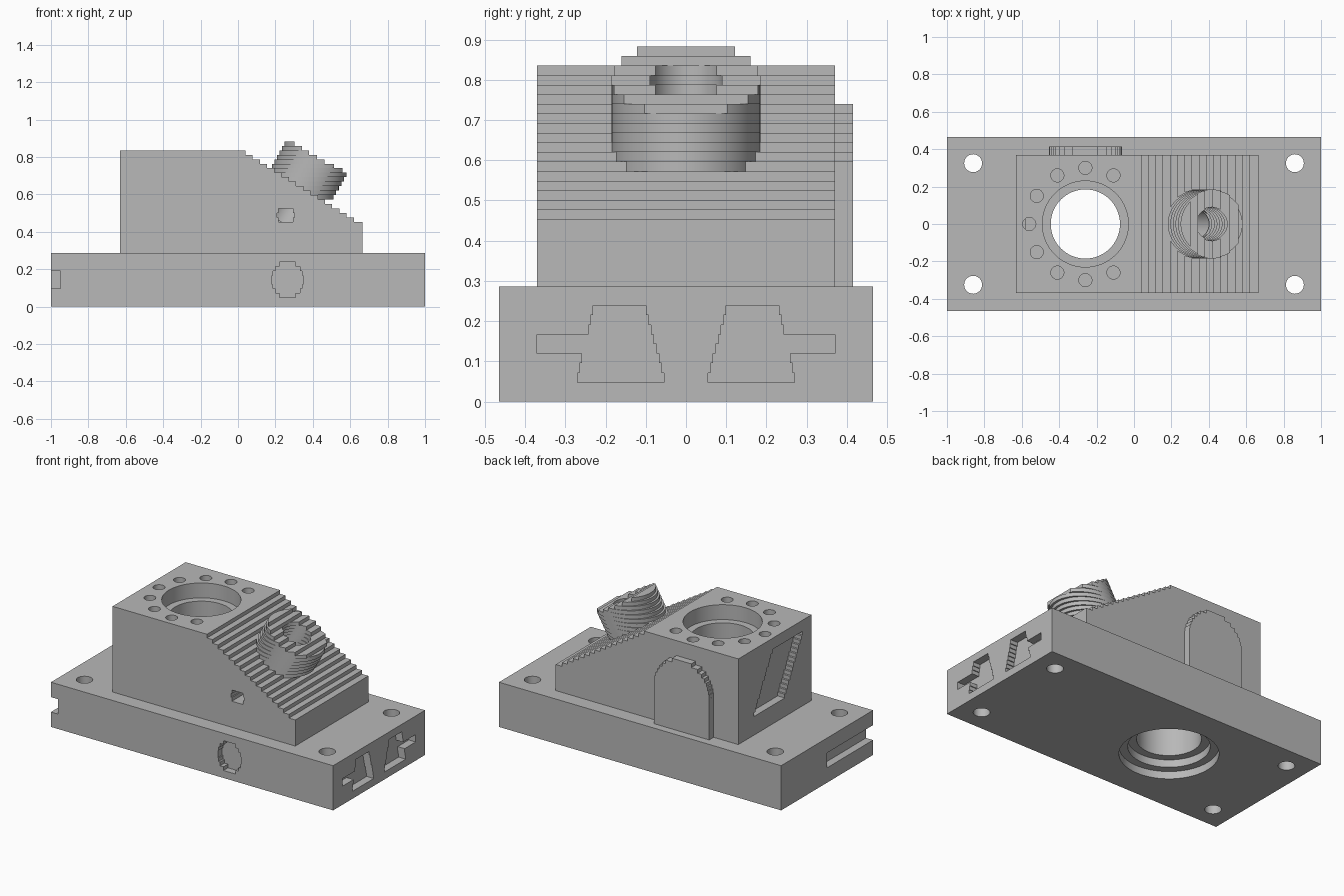
import bpy, bmesh, math
from mathutils import Matrix, Vector

cube = bpy.data.objects.get("Cube")
if cube:
    bpy.data.objects.remove(cube, do_unlink=True)

H = 0.02386                      # layer height of the stepped surfaces
BORE_X = -0.26
TILT = math.radians(30)

grey = bpy.data.materials.new("light grey")
grey.use_nodes = True
grey.diffuse_color = (0.48, 0.48, 0.48, 1)
grey.node_tree.nodes["Principled BSDF"].inputs["Base Color"].default_value = (0.48, 0.48, 0.48, 1)


def new_object(name, bm):
    bmesh.ops.recalc_face_normals(bm, faces=bm.faces[:])
    mesh = bpy.data.meshes.new(name)
    bm.to_mesh(mesh)
    bm.free()
    mesh.materials.append(grey)
    ob = bpy.data.objects.new(name, mesh)
    bpy.context.scene.collection.objects.link(ob)
    return ob


def prism(name, pts, axis, a, b):
    """Extrude a 2D outline along an axis from a to b."""
    place = {"x": lambda u, v, w: (w, u, v),
             "y": lambda u, v, w: (u, w, v),
             "z": lambda u, v, w: (u, v, w)}[axis]
    bm = bmesh.new()
    face = bm.faces.new([bm.verts.new(place(u, v, a)) for u, v in pts])
    ext = bmesh.ops.extrude_face_region(bm, geom=[face])
    shift = Vector(place(0, 0, b - a))
    bmesh.ops.translate(bm, vec=shift, verts=[v for v in ext["geom"] if isinstance(v, bmesh.types.BMVert)])
    return new_object(name, bm)


def rect(u0, u1, v0, v1):
    return [(u0, v0), (u1, v0), (u1, v1), (u0, v1)]


def ellipse(cx, cy, a, b, n=64):
    return [(cx + a * math.cos(2 * math.pi * i / n), cy + b * math.sin(2 * math.pi * i / n)) for i in range(n)]


def stepped(k0, k1, lo, hi):
    """Outline made of layers k0..k1-1, with side limits given per layer height."""
    right, left = [], []
    for k in range(k0, k1):
        zm = (k + 0.5) * H
        right += [(hi(zm), k * H), (hi(zm), (k + 1) * H)]
        left += [(lo(zm), k * H), (lo(zm), (k + 1) * H)]
    out = []
    for p in right + left[::-1]:
        if not out or (Vector(p) - Vector(out[-1])).length > 1e-5:
            out.append(p)
    return out


def stepped_disc(cx, cz, r, k0, k1):
    half = lambda z: math.sqrt(max(r * r - (z - cz) ** 2, 1e-4))
    return stepped(k0, k1, lambda z: cx - half(z), lambda z: cx + half(z))


def cylinder(x, y, r, z0, z1, n=64):
    return prism("cutter", ellipse(x, y, r, r, n), "z", z0, z1)


def cut(ob, cutter, keep=False):
    """Subtract a cutter and bake the result."""
    mod = ob.modifiers.new("cut", "BOOLEAN")
    mod.operation, mod.object, mod.solver = "DIFFERENCE", cutter, "EXACT"
    bpy.context.view_layer.update()
    dg = bpy.context.evaluated_depsgraph_get()
    mesh = bpy.data.meshes.new_from_object(ob.evaluated_get(dg))
    ob.modifiers.clear()
    ob.data = mesh
    if not keep:
        bpy.data.objects.remove(cutter, do_unlink=True)


def finish(ob):
    ob.data.shade_smooth()
    ob.data.set_sharp_from_angle(angle=math.radians(30))


# Base plate with corner holes
base = prism("base_plate", rect(-1, 1, -0.465, 0.465), "z", 0, 12 * H)
for sx in (-1, 1):
    for sy in (-1, 1):
        cut(base, cylinder(sx * 0.86, sy * 0.325, 0.048, -0.1, 0.5, 32))

# Bore through the base, with two recesses underneath
for r, z in ((0.285, 2 * H), (0.235, 4 * H), (0.185, 0.5)):
    cut(base, cylinder(BORE_X, 0, r, -0.1, z))

# Mirrored end pockets, each a stepped trapezoid with a side slot
for s in (-1, 1):
    inner = lambda z: 0.052 + 0.27 * (z - 0.05)
    outer = lambda z: 0.272 - 0.23 * (z - 0.05)
    outline = [(s * y, z) for y, z in stepped(2, 10, inner, outer)]
    cut(base, prism("cutter", outline, "x", 0.95, 1.1))
    ys = sorted((s * 0.20, s * 0.37))
    cut(base, prism("cutter", rect(ys[0], ys[1], 5 * H, 7 * H), "x", 0.951, 1.1))

# Half-length slot on the opposite end and round pocket on the front
cut(base, prism("cutter", rect(-1.1, -0.95, 4 * H, 8 * H), "y", -0.6, 0.0))
disc = [(0.265 + (x - 0.265) * 0.86, z) for x, z in stepped_disc(0.265, 6 * H, 0.097, 2, 10)]
cut(base, prism("cutter", disc, "y", -0.6, -0.42))
finish(base)

# Upper block with stepped ramp
ramp = lambda z: 0.665 if z < 19 * H else 0.62 - 0.0387 * (int(z / H) - 19)
block = prism("stepped_block", stepped(12, 35, lambda z: -0.63, ramp), "y", -0.37, 0.37)
cut(block, cylinder(BORE_X, 0, 0.185, 0.1, 1.0))
cut(block, cylinder(BORE_X, 0, 0.23, 31 * H, 1.0))

# Blind holes around the bore
for deg in range(60, 301, 30):
    t = math.radians(deg)
    cut(block, cylinder(BORE_X + 0.30 * math.cos(t), 0.30 * math.sin(t), 0.035, 29 * H, 1.0, 24))

# Slanted stepped pocket on the end of the block
pocket = stepped(17, 32, lambda z: -0.09 - 0.54 * (z - 0.40), lambda z: 0.22 - 0.55 * (z - 0.40))
cut(block, prism("cutter", pocket, "x", -0.8, -0.58))

# Inclined channel meeting a cross hole from the front
top = Vector((0.425, 0, 0.805))
axis = Vector((math.sin(TILT), 0, math.cos(TILT)))
bm = bmesh.new()
bmesh.ops.create_cone(bm, cap_ends=True, segments=48, radius1=0.09, radius2=0.09, depth=0.50,
                      matrix=Matrix.Translation(top - axis * 0.15) @ Matrix.Rotation(TILT, 4, "Y"))
cut(block, new_object("cutter", bm))
cut(block, prism("cutter", stepped_disc(0.255, 20.5 * H, 0.046, 19, 22), "y", -0.6, 0.0))
finish(block)

# Tilted boss: stacked elliptical layers, trimmed by its slanted end plane
R, r = 0.185, 0.09
boss_bm = bmesh.new()
for k in range(24, 37):
    dz = (k + 0.5) * H - top.z
    xc = top.x + dz * math.tan(TILT)
    xmax = top.x - dz / math.tan(TILT)
    pts = []
    for x, y in ellipse(xc, 0, R / math.cos(TILT), R, 96):
        # drop points past the end plane; the straight chord closes the outline
        if x <= xmax:
            pts.append((x, y))
    layer = prism("layer", pts, "z", k * H, (k + 1) * H)
    hole = prism("cutter", ellipse(xc, 0, r / math.cos(TILT), r, 48), "z", k * H - 0.02, (k + 1) * H + 0.02)
    cut(layer, hole)
    boss_bm.from_mesh(layer.data)
    bpy.data.objects.remove(layer, do_unlink=True)
finish(new_object("tilted_boss", boss_bm))

# Arched pad on the back
half = lambda z: 0.195 if z < 0.545 else math.sqrt(max(0.195 ** 2 - (z - 0.545) ** 2, 0.002))
pad = stepped(12, 31, lambda z: BORE_X - half(z), lambda z: BORE_X + half(z))
finish(prism("arched_pad", pad, "y", 0.37, 0.415))
